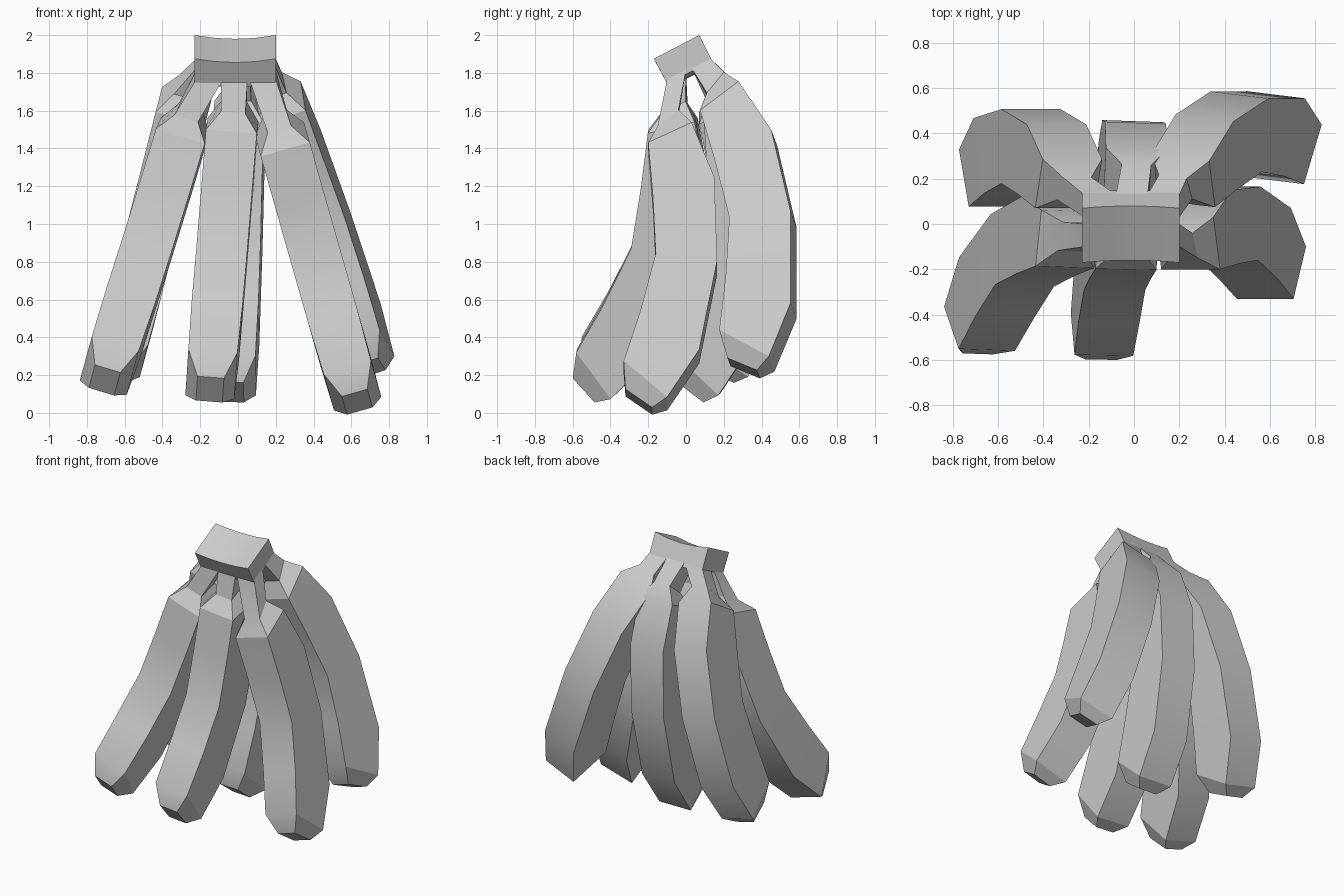
import bpy, bmesh, math
from mathutils import Matrix, Vector

if "Cube" in bpy.data.objects:
    bpy.data.objects.remove(bpy.data.objects["Cube"])


def finish(name, rings):
    """Skin a list of closed rings, cap both ends, smooth along the length."""
    bm = bmesh.new()
    vr = [[bm.verts.new(p) for p in r] for r in rings]
    n = len(vr[0])
    for a, b in zip(vr, vr[1:]):
        for i in range(n):
            j = (i + 1) % n
            bm.faces.new((a[i], a[j], b[j], b[i]))
    bm.faces.new(vr[0])
    bm.faces.new(vr[-1])
    bmesh.ops.recalc_face_normals(bm, faces=bm.faces)
    me = bpy.data.meshes.new(name)
    bm.to_mesh(me)
    bm.free()
    ob = bpy.data.objects.new(name, me)
    bpy.context.collection.objects.link(ob)
    bpy.ops.object.select_all(action='DESELECT')
    bpy.context.view_layer.objects.active = ob
    ob.select_set(True)
    bpy.ops.object.shade_smooth_by_angle(angle=math.radians(24))


# Four-sided fruit profile: inner y, inner z, outer y, outer z, half width
PROFILE = [
    (0.05, 0.11, 0.16, 0.20, 0.065),     # neck
    (0.00, 0.00, 0.23, 0.11, 0.135),     # shoulder
    (0.025, -0.30, 0.35, -0.19, 0.135),
    (0.04, -0.61, 0.365, -0.65, 0.135),
    (-0.04, -0.92, 0.27, -1.14, 0.135),
    (-0.13, -1.20, 0.10, -1.40, 0.13),   # end of body
    (-0.12, -1.34, 0.02, -1.44, 0.07),   # tip
]


def banana(name, shoulder, roll, pitch, yaw, scale, neck_top):
    m = (Matrix.Translation(shoulder)
         @ Matrix.Rotation(math.radians(yaw), 4, 'Z')
         @ Matrix.Rotation(math.radians(-roll), 4, 'Y')
         @ Matrix.Rotation(math.radians(-pitch), 4, 'X')
         @ Matrix.Scale(scale, 4, (0, 0, 1)))
    # neck root inside the crown
    c, d, w = Vector(neck_top), Vector((0, 0.05, 0.025)), Vector((0.07, 0, 0))
    rings = [[c - d - w, c - d + w, c + d + w, c + d - w]]
    for yf, zf, yb, zb, h in PROFILE:
        pts = [(-h, yf, zf), (h, yf, zf), (h, yb, zb), (-h, yb, zb)]
        rings.append([m @ Vector(p) for p in pts])
    finish(name, rings)


# name, shoulder, roll, pitch, yaw, length scale, neck root
banana("front_left_banana", (-0.305, -0.19, 1.465), -16.8, 12, -2, 1.0, (-0.15, -0.05, 1.79))
banana("front_middle_banana", (-0.035, -0.20, 1.49), -4.5, 12, -1, 1.015, (-0.02, -0.05, 1.79))
banana("front_right_banana", (0.25, -0.20, 1.395), 15.9, 0, 0, 1.0, (0.13, -0.05, 1.79))
banana("back_left_banana", (-0.305, 0.07, 1.56), -14.3, -6.5, 0, 1.0, (-0.15, 0.08, 1.85))
banana("back_middle_banana", (0.0, 0.10, 1.54), -1.5, 1, -2, 1.03, (-0.01, 0.08, 1.85))
banana("back_right_banana", (0.23, 0.09, 1.56), 18.2, -13, -7, 1.02, (0.13, 0.08, 1.85))

# Crown: tilted block, slightly bowed across its width
SECTION = [(-0.17, 1.875), (0.07, 2.0), (0.14, 1.86), (-0.10, 1.745)]
crown = []
for i in range(5):
    t = i / 2 - 1
    sag = 0.02 * (1 - t * t)
    crown.append([(-0.015 + 0.215 * t, y + sag * 0.5, z - sag) for y, z in SECTION])
finish("crown", crown)
